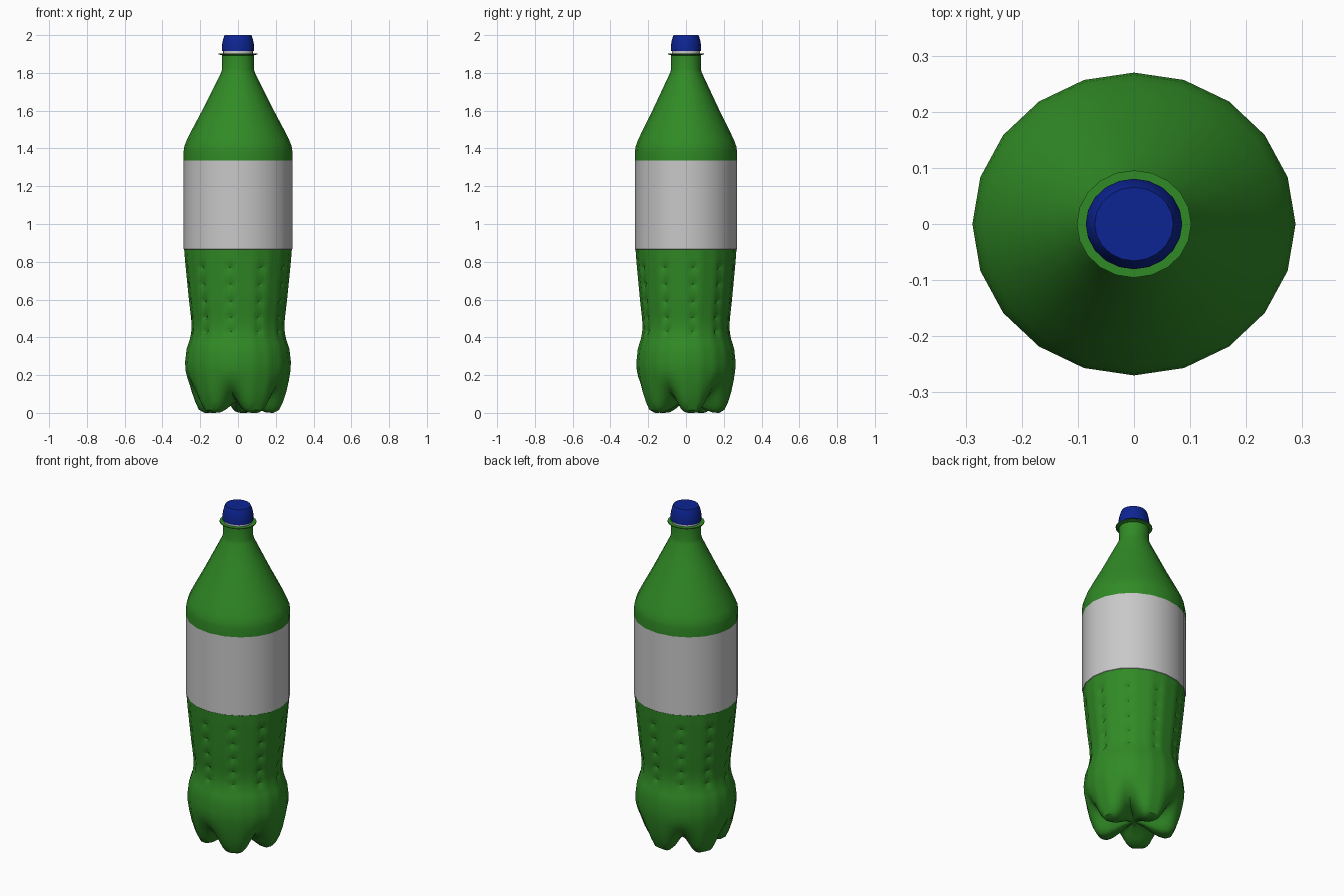
import bpy, bmesh, math
from math import cos, sin, pi

if "Cube" in bpy.data.objects:
    bpy.data.objects.remove(bpy.data.objects["Cube"], do_unlink=True)

SIDES = 20          # sides of the bottle's cross-section
DEPTH = 0.937       # the bottle is slightly flattened front to back


def material(name, colour):
    m = bpy.data.materials.new(name)
    m.use_nodes = True
    m.diffuse_color = (*colour, 1)
    bsdf = m.node_tree.nodes["Principled BSDF"]
    bsdf.inputs["Base Color"].default_value = (*colour, 1)
    bsdf.inputs["Roughness"].default_value = 0.6
    return m


green = material("green_plastic", (0.030, 0.255, 0.019))
white = material("label_white", (0.58, 0.58, 0.58))
blue = material("cap_blue", (0.004, 0.018, 0.29))


def direction(i, cuts):
    """Point i on a unit polygon whose every side is divided into cuts."""
    side, t = i // cuts, (i % cuts) / cuts
    a, b = 2 * pi * side / SIDES, 2 * pi * (side + 1) / SIDES
    return cos(a) * (1 - t) + cos(b) * t, sin(a) * (1 - t) + sin(b) * t


def lathe(name, rows, mat, cuts=1, shape=None, angle=35):
    """Skin rings of (radius, height); shape may alter a point by row and index."""
    bm = bmesh.new()
    n = SIDES * cuts
    rings = []
    for row, (r, z) in enumerate(rows):
        ring = []
        for i in range(n):
            x, y = direction(i, cuts)
            rr, zz = shape(row, i, r, z) if shape else (r, z)
            ring.append(bm.verts.new((x * rr, y * rr * DEPTH, zz)))
        rings.append(ring)
    for low, high in zip(rings, rings[1:]):
        for i in range(n):
            j = (i + 1) % n
            bm.faces.new((low[i], low[j], high[j], high[i]))
    bmesh.ops.remove_doubles(bm, verts=bm.verts, dist=0.0001)
    mesh = bpy.data.meshes.new(name)
    bm.to_mesh(mesh)
    bm.free()
    mesh.materials.append(mat)
    ob = bpy.data.objects.new(name, mesh)
    bpy.context.collection.objects.link(ob)
    bpy.ops.object.select_all(action="DESELECT")
    ob.select_set(True)
    bpy.context.view_layer.objects.active = ob
    bpy.ops.object.shade_smooth_by_angle(angle=math.radians(angle))
    return ob


# Base: section through a foot, and section through a groove between feet
foot = [(0, .06), (.05, .05), (.11, .018), (.155, .002), (.19, 0), (.218, .015),
        (.238, .055), (.256, .11), (.27, .175), (.278, .225)]
groove = [(0, .06), (.05, .064), (.10, .07), (.14, .078), (.17, .09), (.195, .105),
          (.218, .125), (.245, .15), (.268, .19), (.278, .225)]

# Waist: radius at each height
waist = [(.225, .278), (.27, .28), (.34, .272), (.40, .252), (.45, .245), (.5, .248),
         (.6, .26), (.7, .27), (.8, .28), (.865, .285)]
dimple_heights = [.43, .505, .59, .68, .77]


def waist_radius(z):
    for (z0, r0), (z1, r1) in zip(waist, waist[1:]):
        if z <= z1:
            return r0 + (r1 - r0) * (z - z0) / (z1 - z0)
    return waist[-1][1]


heights = [.27, .31, .34, .37, .39, .82, .865]
for h in dimple_heights:
    heights += [h - .018, h, h + .018]
rows = foot + [(waist_radius(z), z) for z in sorted(heights)]


def lower_shape(row, i, r, z):
    """Pull in the five grooves of the base and the ten columns of dimples."""
    if row < len(foot):
        turn = 2 * pi * i / (SIDES * 4) - math.radians(-99)
        w = (0.5 + 0.5 * cos(5 * turn)) ** 2
        gr, gz = groove[row]
        return r + (gr - r) * w, z + (gz - z) * w
    if z in dimple_heights and i % 8 == 2:
        return r - .016, z
    return r, z


lathe("lower_body", rows, green, cuts=4, shape=lower_shape)

# Label band, shoulder and neck
lathe("label", [(.285, .865), (.288, .867), (.288, 1.335)], white)
lathe("shoulder_and_neck",
      [(.288, 1.335), (.288, 1.385), (.284, 1.412), (.271, 1.445), (.238, 1.51),
       (.19, 1.60), (.145, 1.69), (.09, 1.8), (.084, 1.82), (.084, 1.895)], green)

# Neck collar, seal ring and cap
lathe("neck_collar", [(.083, 1.893), (.102, 1.898), (.102, 1.903), (.075, 1.903)], green)
lathe("seal_ring", [(.08, 1.902), (.08, 1.917)], white)
lathe("cap", [(0, 1.915), (.086, 1.915), (.086, 1.94), (.082, 1.965), (.075, 1.99),
              (.07, 2.0), (0, 2.0)], blue)
